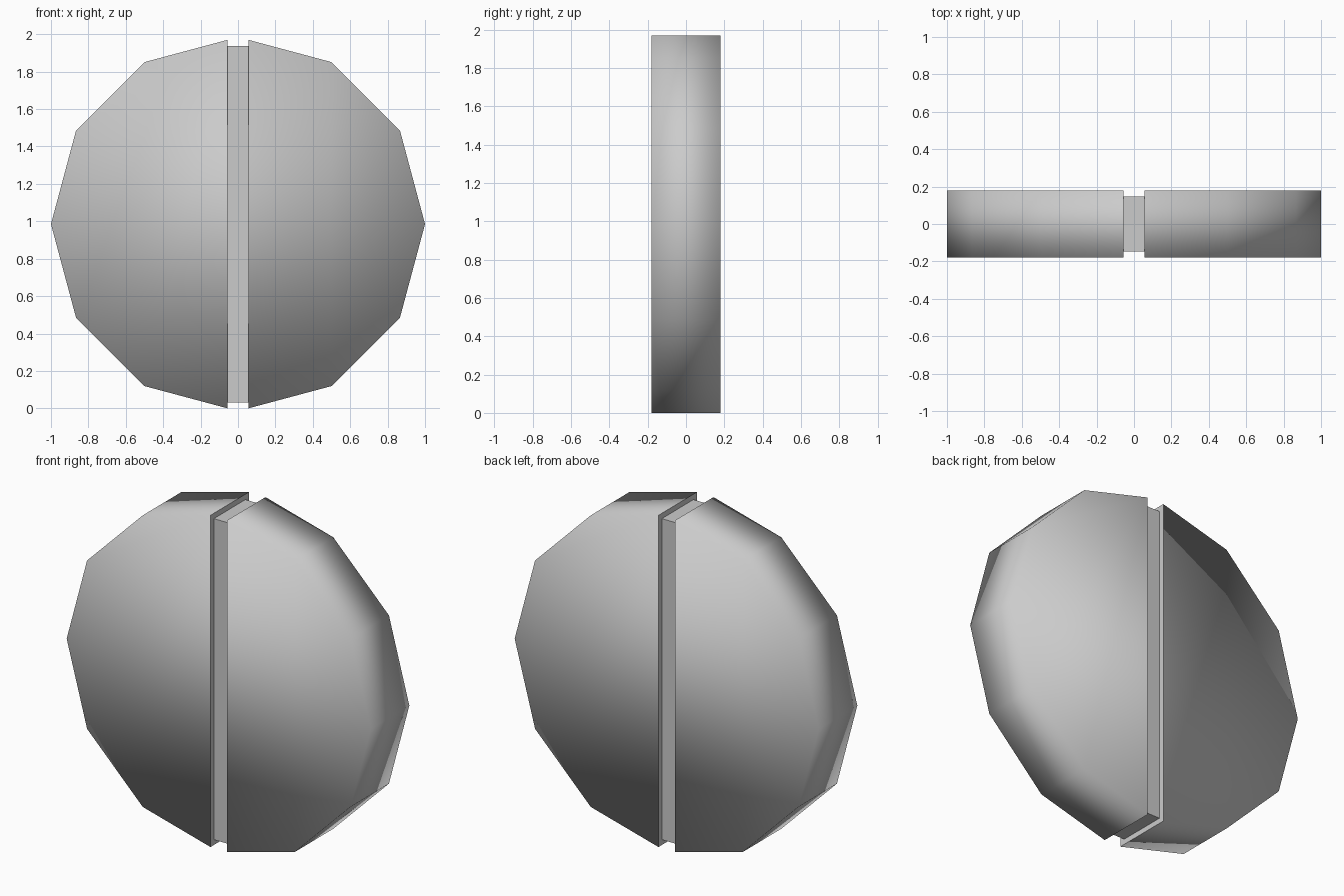
import bpy, bmesh
from math import sin, cos, radians

if "Cube" in bpy.data.objects:
    bpy.data.objects.remove(bpy.data.objects["Cube"])

R, HALF_T, GAP, INSET, CZ = 1.0, 0.18, 0.055, 0.045, 0.985

# Right half of a twelve-sided disc, cut off just beside the centre line
cut_z = R * (1 - GAP / R * (1 - cos(radians(30))) / sin(radians(30)))
outline = [(GAP, -cut_z)]
outline += [(R * cos(radians(a)), R * sin(radians(a))) for a in range(-60, 61, 30)]
outline += [(GAP, cut_z)]

bm = bmesh.new()
front = bm.faces.new([bm.verts.new((x, -HALF_T, z + CZ)) for x, z in outline])
ext = bmesh.ops.extrude_face_region(bm, geom=[front], use_keep_orig=True)
bmesh.ops.translate(bm, vec=(0, 2 * HALF_T, 0),
                    verts=[v for v in ext['geom'] if isinstance(v, bmesh.types.BMVert)])
bmesh.ops.recalc_face_normals(bm, faces=bm.faces[:])
for f in bm.faces:
    f.smooth = True

# Groove: inset the cut wall and extrude its core to the mirror plane
wall = next(f for f in bm.faces if all(abs(v.co.x - GAP) < 1e-4 for v in f.verts))
wall.smooth = False
ring = bmesh.ops.inset_region(bm, faces=[wall], thickness=INSET)['faces']
core = bmesh.ops.extrude_discrete_faces(bm, faces=[wall])['faces'][0]
for v in core.verts:
    v.co.x = 0
for f in ring + [f for e in core.edges for f in e.link_faces]:
    f.smooth = False
bmesh.ops.delete(bm, geom=[core], context='FACES_ONLY')
bmesh.ops.recalc_face_normals(bm, faces=bm.faces[:])

mesh = bpy.data.meshes.new("scored_tablet")
bm.to_mesh(mesh)
bm.free()
tablet = bpy.data.objects.new("scored_tablet", mesh)
bpy.context.collection.objects.link(tablet)

# Matching left half
mirror = tablet.modifiers.new("Mirror", 'MIRROR')
mirror.use_axis[0] = True
mirror.use_clip = True
